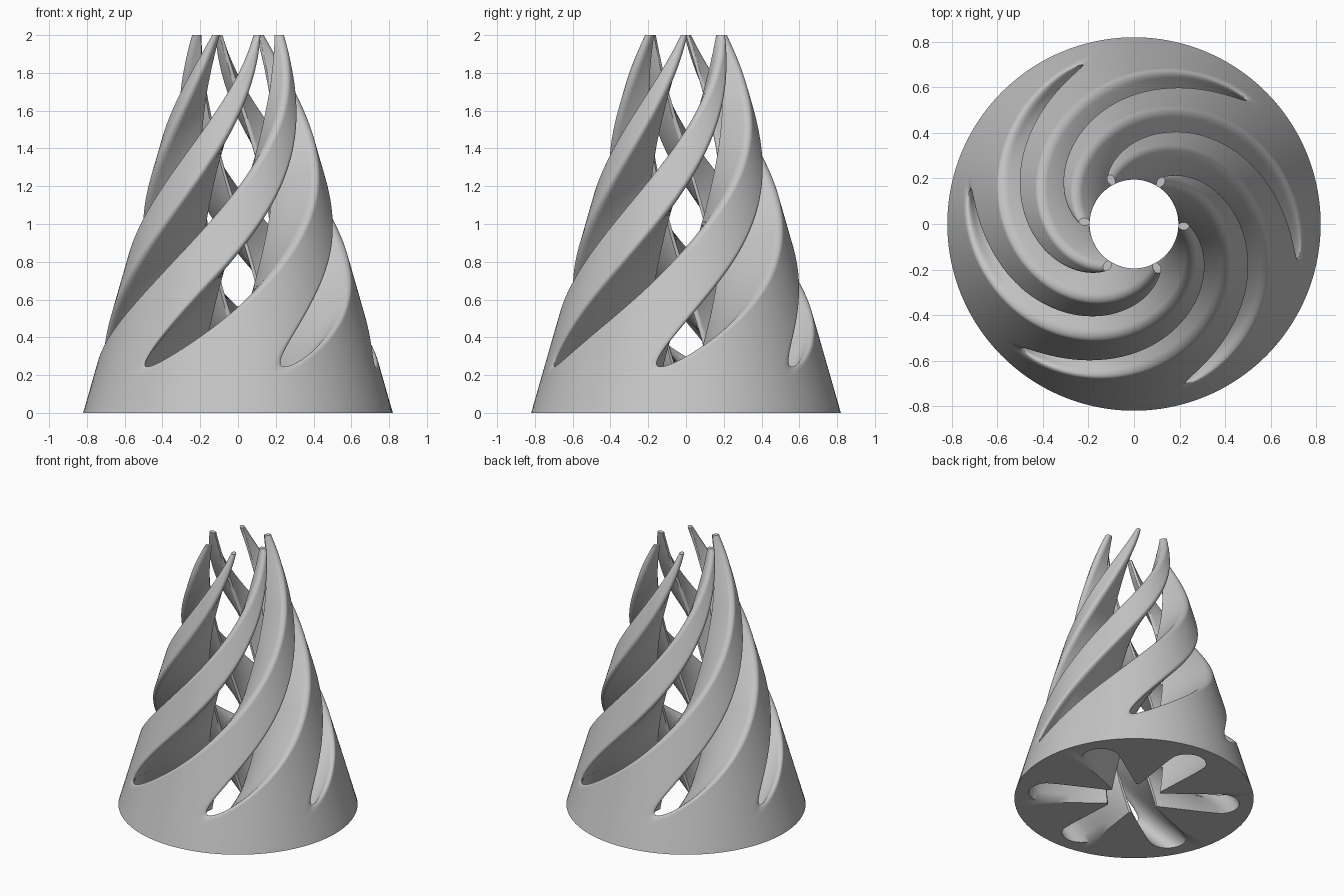
import bpy, bmesh
from math import sin, cos, radians, hypot

cube = bpy.data.objects.get("Cube")
if cube:
    bpy.data.objects.remove(cube, do_unlink=True)

HEIGHT, R_BASE, R_TOP = 2.0, 0.82, 0.245    # cone
HOLE = 0.195                                # central bore
SLOT_ROOT, FLARE, END_CENTRE = 0.072, 0.10, 0.595   # slots widening outward
ROUND = 0.04                                # rounding of the slot rims
TWIST, TOP_ANGLE, SLOTS = 90.0, 27.5, 6     # degrees per unit, degrees
HALF_SECTOR = radians(180 / SLOTS)
COLS, LOW_ROWS, HIGH_ROWS = 24, 10, 76
SLANT = hypot(1, FLARE)
END_RADIUS = (SLOT_ROOT + FLARE * END_CENTRE) / SLANT


def cone_radius(z):
    return R_BASE + (R_TOP - R_BASE) * z / HEIGHT


def slot_distance(x, y):
    """Distance outside a flared slot with a round end."""
    if x - END_CENTRE + FLARE * y > 0:
        return hypot(x - END_CENTRE, y) - END_RADIUS
    return (y - SLOT_ROOT - FLARE * x) / SLANT


def field(r, ang, z):
    """Negative inside the cone and outside slot and bore, with a rounded rim."""
    a = (r - cone_radius(z)) * 0.96
    outside = min(slot_distance(r * cos(ang), r * sin(ang)), r - HOLE)
    b = min(-outside, 0.02)
    edge = hypot(max(a + ROUND, 0), max(b + ROUND, 0))
    return min(max(a, b) + ROUND, 0) + edge - ROUND


def deepest(ang, z):
    lo, hi = 0.0, cone_radius(z)
    for _ in range(42):
        m1, m2 = lo + (hi - lo) / 3, hi - (hi - lo) / 3
        if field(m1, ang, z) >= field(m2, ang, z):
            lo = m1
        else:
            hi = m2
    return (lo + hi) / 2


def is_solid(ang, z):
    return field(deepest(ang, z), ang, z) < 0


def bisect(test, yes, no, steps=32):
    for _ in range(steps):
        mid = (yes + no) / 2
        if test(mid):
            yes = mid
        else:
            no = mid
    return yes


def wall(ang, z):
    """Inner and outer radius of the solid in one direction."""
    m = deepest(ang, z)
    if field(m, ang, z) >= 0:
        return m, m
    inside = lambda r: field(r, ang, z) <= 0
    return bisect(inside, m, 0.0), bisect(inside, m, cone_radius(z) + 0.01)


# Heights of the rows, packed closely around the lower lip of the slots
lip = bisect(lambda z: is_solid(0, z), 0.0, 1.0)
heights = [lip * (1 - (1 - i / LOW_ROWS) ** 2) for i in range(LOW_ROWS)]
heights += [lip + (HEIGHT - lip) * (i / HIGH_ROWS) ** 1.6 for i in range(HIGH_ROWS + 1)]

# Half of one untwisted rib: (angle, inner radius, outer radius) per row
rows = []
for z in heights:
    start = 0.0
    if z >= lip:
        start = bisect(lambda t: is_solid(t, z), HALF_SECTOR, 0.0)
    row = []
    for j in range(COLS + 1):
        ang = start + (HALF_SECTOR - start) * (j / COLS) ** 2
        inner, outer = wall(ang, z)
        if j == 0 and z >= lip:
            inner = outer = (inner + outer) / 2
        row.append((ang, inner, outer))
    rows.append(row)

# Mirror the half rib, repeat it around the axis and twist it
bm = bmesh.new()
for k in range(SLOTS):
    for side in (1, -1):
        sheets = ([], [])
        for z, row in zip(heights, rows):
            turn = radians(TOP_ANGLE + TWIST * (z - HEIGHT) + k * 360 / SLOTS)
            for n, sheet in enumerate(sheets):
                sheet.append([bm.verts.new((p[n + 1] * cos(turn + side * p[0]),
                                            p[n + 1] * sin(turn + side * p[0]), z))
                              for p in row])
        inner, outer = sheets
        for j in range(COLS):
            for sheet in sheets:
                for low, high in zip(sheet, sheet[1:]):
                    bm.faces.new((low[j], low[j + 1], high[j + 1], high[j]))
            for end in (0, -1):
                bm.faces.new((inner[end][j], inner[end][j + 1],
                              outer[end][j + 1], outer[end][j]))
bmesh.ops.remove_doubles(bm, verts=bm.verts, dist=0.00001)
bmesh.ops.recalc_face_normals(bm, faces=bm.faces)
mesh = bpy.data.meshes.new("twisted_slotted_cone")
bm.to_mesh(mesh)
bm.free()

# Single grey material
grey = bpy.data.materials.new("light_grey")
grey.use_nodes = True
colour = (0.56, 0.56, 0.56, 1)
grey.diffuse_color = colour
grey.node_tree.nodes["Principled BSDF"].inputs["Base Color"].default_value = colour
mesh.materials.append(grey)

cone = bpy.data.objects.new("twisted_slotted_cone", mesh)
bpy.context.collection.objects.link(cone)
bpy.ops.object.select_all(action='DESELECT')
cone.select_set(True)
bpy.context.view_layer.objects.active = cone
bpy.ops.object.shade_smooth_by_angle(angle=radians(50))
